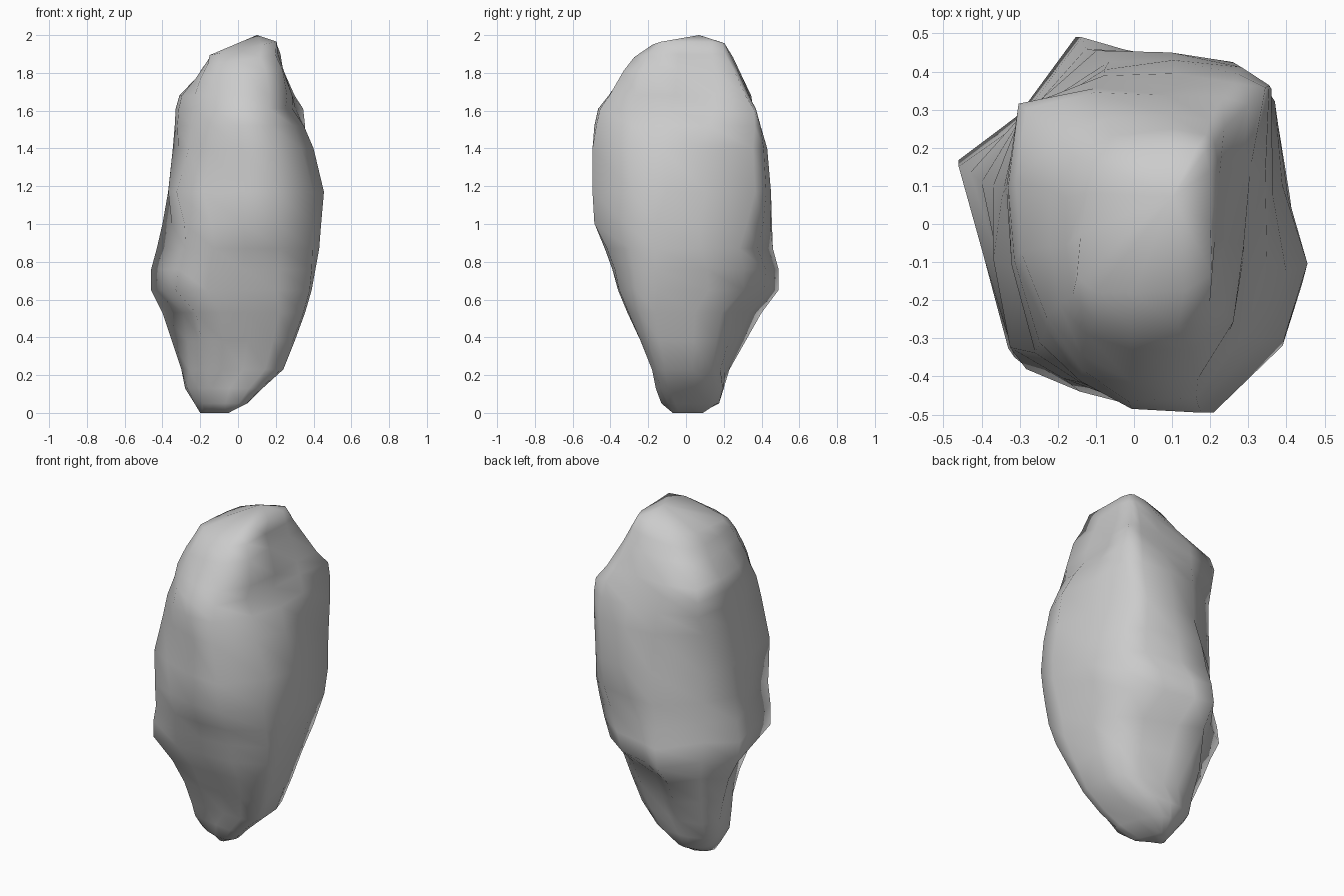
import bpy, bmesh, math

if "Cube" in bpy.data.objects:
    bpy.data.objects.remove(bpy.data.objects["Cube"])

# Horizontal outlines of the boulder, counter-clockwise from the right side
LOW = [(.39, -.15), (.37, -.26), (.20, -.36), (.02, -.38), (-.15, -.37), (-.31, -.35), (-.39, -.08),
       (-.46, .16), (-.30, .28), (-.15, .49), (-.04, .45), (.14, .40), (.30, .28), (.36, .10)]
MID = [(.45, -.10), (.39, -.28), (.20, -.49), (0, -.48), (-.18, -.42), (-.32, -.34), (-.36, -.10),
       (-.36, .10), (-.29, .28), (-.06, .43), (.10, .45), (.26, .42), (.34, .36), (.39, .10)]
HIGH = [(.28, -.07), (.24, -.27), (.15, -.45), (-.03, -.47), (-.15, -.39), (-.24, -.28), (-.32, -.10),
        (-.33, .10), (-.30, .32), (-.10, .36), (.10, .36), (.26, .38), (.345, .37), (.30, .15)]

# Height, then extents in x and y
RINGS = [
    (0.00, -.20, -.05, -.07, .09), (0.05, -.23, .05, -.13, .175), (0.13, -.28, .13, -.16, .20),
    (0.23, -.30, .24, -.18, .23), (0.38, -.35, .30, -.24, .315), (0.53, -.40, .355, -.31, .40),
    (0.65, -.46, .39, -.36, .49), (0.76, -.46, .41, -.39, .49), (0.87, -.43, .43, -.43, .46),
    (1.00, -.40, .44, -.485, .455), (1.17, -.37, .455, -.495, .45), (1.40, -.345, .40, -.495, .43),
    (1.52, -.335, .355, -.485, .395), (1.61, -.33, .345, -.465, .37), (1.68, -.31, .30, -.41, .345),
    (1.80, -.22, .24, -.33, .285), (1.87, -.18, .225, -.275, .25), (1.93, -.15, .205, -.18, .21),
]

# Height, then reach along the diagonals: back right, front left, front right, back left
DIAGONALS = [
    (0.00, .00, .15, .05, .17), (0.13, .18, .235, .20, .30), (0.25, .26, .275, .30, .345),
    (0.40, .31, .325, .365, .39), (0.55, .36, .40, .435, .44), (0.65, .42, .464, .46, .453),
    (0.95, .49, .475, .50, .42), (1.25, .505, .455, .50, .40), (1.45, .51, .415, .465, .41),
    (1.60, .505, .37, .44, .44), (1.70, .42, .335, .40, .41), (1.80, .35, .30, .345, .30),
    (1.93, .275, .22, .25, .19),
]
D = math.sqrt(0.5)


def blend(table, z):
    """Interpolate a table of rows that start with a height."""
    z = min(max(z, table[0][0]), table[-1][0])
    for a, b in zip(table, table[1:]):
        if z <= b[0]:
            t = (z - a[0]) / (b[0] - a[0])
            return [p + (q - p) * t for p, q in zip(a[1:], b[1:])]


def fit(pts, x0, x1, y0, y1):
    """Stretch an outline so that it fills the given extents."""
    xs, ys = [p[0] for p in pts], [p[1] for p in pts]
    return [(x0 + (x - min(xs)) / (max(xs) - min(xs)) * (x1 - x0),
             y0 + (y - min(ys)) / (max(ys) - min(ys)) * (y1 - y0)) for x, y in pts]


def rounded(pts, e):
    """Superellipse with the same number of points and directions."""
    out = []
    for x, y in fit(pts, -1, 1, -1, 1):
        r = (abs(x) ** e + abs(y) ** e) ** (-1 / e)
        out.append((x * r, y * r))
    return out


def push(pts, dx, dy, reach):
    """Move one corner of an outline so it reaches the given distance."""
    cx, cy = sum(p[0] for p in pts) / len(pts), sum(p[1] for p in pts) / len(pts)
    c = cx * dx + cy * dy
    top = max(x * dx + y * dy for x, y in pts)
    out = []
    for x, y in pts:
        w = max(0, (x * dx + y * dy - c) / (top - c)) ** 2 * (reach - top)
        out.append((x + dx * w, y + dy * w))
    return out


KEYS = [(0.1, rounded(LOW, 2.2)), (0.6, LOW), (0.76, LOW), (1.15, MID), (1.4, MID), (1.6, HIGH),
        (1.87, rounded(HIGH, 2.6))]
KEYS = [(z, *[c for p in fit(k, -1, 1, -1, 1) for c in p]) for z, k in KEYS]


def ring(z, extents):
    """Outline at a height, fitted to its extents and diagonals."""
    flat = blend(KEYS, z)
    pts = fit(list(zip(flat[::2], flat[1::2])), *extents)
    for _ in range(4):
        for (dx, dy), r in zip([(D, D), (-D, -D), (D, -D), (-D, D)], blend(DIAGONALS, z)):
            pts = push(pts, dx, dy, r)
        pts = fit(pts, *extents)
    return pts


# Loft the rings, tilting the summit up to the right
bm = bmesh.new()
loops = []
for z, *ext in RINGS:
    tilt = 0.2 * max(0, (z - 1.68) / 0.25)
    loops.append([bm.verts.new((x, y, z + tilt * (x - 0.03))) for x, y in ring(z, ext)])
n = len(LOW)
for a, b in zip(loops, loops[1:]):
    for i in range(n):
        j = (i + 1) % n
        bm.faces.new((a[i], a[j], b[j], b[i]))

# Close the bottom and the summit
bm.faces.new(loops[0][::-1])
summit = bm.verts.new((.10, .07, 2.0))
for i in range(n):
    bm.faces.new((loops[-1][i], loops[-1][(i + 1) % n], summit))

bmesh.ops.recalc_face_normals(bm, faces=bm.faces)
for f in bm.faces:
    f.smooth = True
mesh = bpy.data.meshes.new("boulder")
bm.to_mesh(mesh)
bm.free()
rock = bpy.data.objects.new("boulder", mesh)
bpy.context.collection.objects.link(rock)
